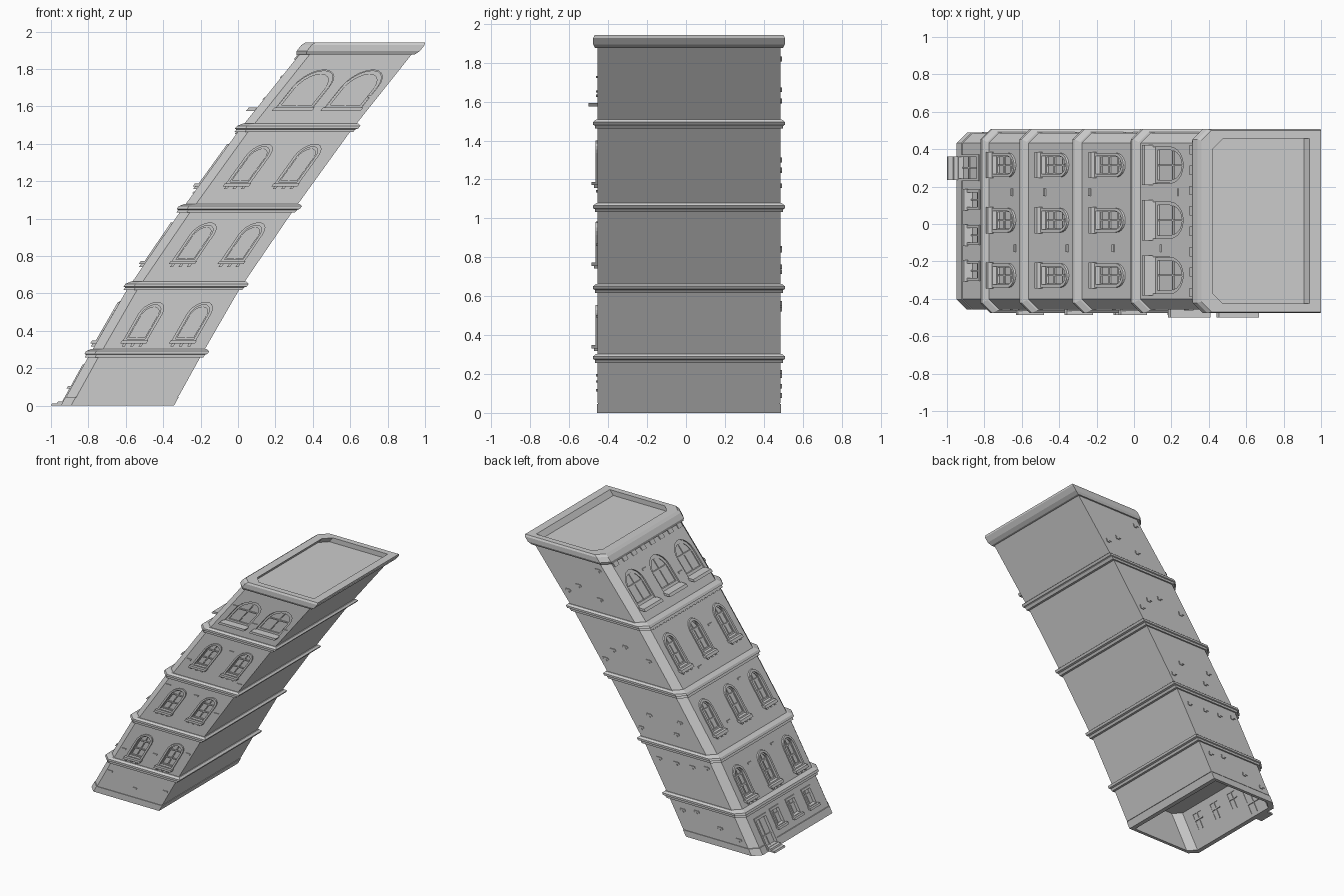
import bpy, bmesh, math, random

if "Cube" in bpy.data.objects:
    bpy.data.objects.remove(bpy.data.objects["Cube"])
random.seed(4)

stone = bpy.data.materials.new("pale_grey_stone")
stone.use_nodes = True
GREY = (0.6, 0.6, 0.6, 1)
stone.diffuse_color = GREY
stone.node_tree.nodes["Principled BSDF"].inputs["Base Color"].default_value = GREY

WIDTH, Y0, Y1, CHAMFER = 0.6, -0.456, 0.487, 0.055
# Lean of the tower: (height, x of the left wall)
LEAN = [(0, -0.945), (0.262, -0.80), (0.615, -0.597), (1.03, -0.314),
        (1.465, 0.0), (1.877, 0.328), (1.95, 0.386)]


def lean(z):
    for (za, xa), (zb, xb) in zip(LEAN, LEAN[1:]):
        if z <= zb:
            break
    return xa + (xb - xa) * (z - za) / (zb - za)


def make(name, bm):
    bmesh.ops.recalc_face_normals(bm, faces=bm.faces)
    mesh = bpy.data.meshes.new(name)
    bm.to_mesh(mesh)
    bm.free()
    mesh.materials.append(stone)
    ob = bpy.data.objects.new(name, mesh)
    bpy.context.collection.objects.link(ob)
    return ob


def tilt(ob):
    for v in ob.data.vertices:
        v.co.x += lean(v.co.z)


def section(o):
    """Plan outline with the two street corners cut, grown by o."""
    xa, xb, ya, yb = -1.4 * o, WIDTH + 1.4 * o, Y0 - o, Y1 + o
    c = CHAMFER
    return [(xa + c, ya), (xb, ya), (xb, yb), (xa + c, yb), (xa, yb - c), (xa, ya + c)]


def loft(bm, steps):
    loops = [[bm.verts.new((x, y, z)) for x, y in section(o)] for z, o in steps]
    for a, b in zip(loops, loops[1:]):
        for i in range(len(a)):
            j = (i + 1) % len(a)
            bm.faces.new((a[i], a[j], b[j], b[i]))
    bm.faces.new(loops[0])
    bm.faces.new(loops[-1])


def place(wall, u, z, d):
    """Point on a wall: u along it, d outwards."""
    return {"front": (u, Y0 - d, z), "side": (-d, u, z), "back": (u, Y1 + d, z)}[wall]


def loop(bm, pts, wall, d):
    return [bm.verts.new(place(wall, u, z, d)) for u, z in pts]


def prism(bm, pts, wall, d0, d1):
    a, b = loop(bm, pts, wall, d0), loop(bm, pts, wall, d1)
    for i in range(len(a)):
        j = (i + 1) % len(a)
        bm.faces.new((a[i], a[j], b[j], b[i]))
    bm.faces.new(a)
    bm.faces.new(b)


def ring(bm, outer, inner, wall, d0, d1):
    ls = [loop(bm, outer, wall, d0), loop(bm, outer, wall, d1),
          loop(bm, inner, wall, d1), loop(bm, inner, wall, d0)]
    for k in range(4):
        a, b = ls[k], ls[(k + 1) % 4]
        for i in range(len(a)):
            j = (i + 1) % len(a)
            bm.faces.new((a[i], a[j], b[j], b[i]))


def rect(u, w, z0, z1):
    return [(u - w / 2, z0), (u + w / 2, z0), (u + w / 2, z1), (u - w / 2, z1)]


def arch(u, w, z0, z1):
    r = w / 2
    rise = min(r, 0.09)
    top = [(u + r * math.cos(math.pi * i / 10),
            z1 - rise + rise * math.sin(math.pi * i / 10)) for i in range(11)]
    return [(u - r, z0), (u + r, z0)] + top


def carve(ob, bm):
    """Cut recesses from a wall block and keep the result."""
    cutter = make("cutter", bm)
    cutter.hide_render = True
    mod = ob.modifiers.new("recess", "BOOLEAN")
    mod.operation, mod.solver, mod.object = "DIFFERENCE", "EXACT", cutter
    bpy.context.view_layer.update()
    dg = bpy.context.evaluated_depsgraph_get()
    mesh = bpy.data.meshes.new_from_object(ob.evaluated_get(dg))
    ob.modifiers.clear()
    ob.data = mesh
    bpy.data.objects.remove(cutter)


SIDE_BAYS = (0.315, 0.02, -0.275)
FRONT_BAYS = (0.2, 0.46)

# Upper floors with arched windows: name, wall bottom, wall top, sill, head, width
FLOORS = [("second", 0.30, 0.62, 0.345, 0.555, 0.13),
          ("third", 0.66, 1.035, 0.77, 0.98, 0.13),
          ("fourth", 1.075, 1.465, 1.185, 1.40, 0.13),
          ("top", 1.505, 1.885, 1.59, 1.80, 0.205)]
for name, zb, zt, z0, z1, w in FLOORS:
    wide = name == "top"
    bm = bmesh.new()
    loft(bm, [(zb - 0.03, 0), (zt, 0)])
    wall_ob = make(name + "_floor_walls", bm)
    cut, frame, sill = bmesh.new(), bmesh.new(), bmesh.new()
    bays = [("front", u) for u in FRONT_BAYS] + [("side", u) for u in SIDE_BAYS]
    for wall, u in bays:
        prism(cut, arch(u, w - 0.01, z0, z1 - 0.005), wall, -0.022, 0.03)
        # Moulded surround and inner sash
        t = 0.016
        if not wide:
            ring(frame, arch(u, w, z0 - 0.003, z1), arch(u, w - 2 * t, z0 + 0.01, z1 - t),
                 wall, -0.02, 0.01)
        wi = w - 2 * t
        ring(frame, arch(u, wi + 0.02, z0, z1 - 0.008),
             arch(u, wi - 0.012, z0 + 0.018, z1 - t - 0.012), wall, -0.024, -0.012)
        # Glazing bars
        prism(frame, rect(u, 0.008, z0, z1 - 0.02), wall, -0.024, -0.014)
        for k in ((0.55,) if wide else (0.35, 0.66)):
            zc = z0 + (z1 - z0) * k
            prism(frame, rect(u, wi, zc - 0.004, zc + 0.004), wall, -0.024, -0.014)
        # Sill and its brackets
        prism(sill, rect(u, w + 0.01, z0 - 0.014, z0 + 0.003), wall, -0.02,
              0.045 if wide else 0.03)
        if not wide:
            for k in (-1, 0, 1):
                prism(sill, rect(u + k * 0.045, 0.016, z0 - 0.028, z0 - 0.014), wall, -0.005, 0.018)
    carve(wall_ob, cut)
    for ob in (wall_ob, make(name + "_floor_window_frames", frame),
               make(name + "_floor_window_sills", sill)):
        tilt(ob)

# Ground floor: hollow shell, open underneath, with a low plinth
bm = bmesh.new()
loft(bm, [(0.275, 0), (0.05, 0), (0.05, -0.003), (0.046, -0.003), (0.046, 0.002),
          (0, 0.002), (0, -0.022), (0.255, -0.022)])
ground = make("ground_floor_walls", bm)
cut, frame, sill = bmesh.new(), bmesh.new(), bmesh.new()
openings = [(0.30, 0.12, 0.02, 0.205)] + [(u, 0.085, 0.105, 0.21) for u in (0.13, -0.06, -0.25)]
for u, w, z0, z1 in openings:
    prism(cut, rect(u, w, z0, z1), "side", -0.1, 0.05)
    prism(frame, rect(u, w + 0.004, z0 - 0.002, z1 + 0.002), "side", -0.028, -0.02)
    ring(frame, rect(u, w + 0.022, z0 - 0.01, z1 + 0.011), rect(u, w - 0.006, z0 + 0.004, z1 - 0.004),
         "side", -0.021, 0.007)
    prism(frame, rect(u, 0.007, z0, z1), "side", -0.034, -0.014)
    prism(frame, rect(u, w, z0 + 0.06, z0 + 0.067), "side", -0.034, -0.014)
    if z0 > 0.1:
        prism(sill, rect(u, w + 0.03, z0 - 0.014, z0), "side", -0.01, 0.022)
carve(ground, cut)
for ob in (ground, make("ground_floor_door_and_windows", frame), make("ground_floor_sills", sill)):
    tilt(ob)

# Door steps
bm = bmesh.new()
prism(bm, rect(0.298, 0.125, 0, 0.012), "side", -0.01, 0.055)
prism(bm, rect(0.298, 0.125, 0.012, 0.022), "side", -0.01, 0.03)
tilt(make("door_steps", bm))

# String courses between the floors
for i, z in enumerate((0.257, 0.617, 1.032, 1.462)):
    bm = bmesh.new()
    loft(bm, [(z, -0.01), (z, 0.012), (z + 0.015, 0.013), (z + 0.019, 0.021),
              (z + 0.034, 0.021), (z + 0.046, 0.006), (z + 0.046, -0.01)])
    tilt(make("string_course_%d" % (i + 1), bm))

# Cornice, parapet and sunken roof
bm = bmesh.new()
loft(bm, [(1.877, -0.01), (1.877, 0.012), (1.895, 0.021), (1.928, 0.021),
          (1.942, 0.014), (1.942, -0.03), (1.905, -0.03)])
tilt(make("roof_parapet", bm))

# Dentils under the upper courses
bm = bmesh.new()
for top, n, h in ((1.88, 8, 0.03), (1.465, 18, 0.012)):
    for k in range(n):
        u = Y0 + 0.09 + (Y1 - Y0 - 0.18) * k / (n - 1)
        prism(bm, rect(u, 0.4 / n, top - h, top), "side", -0.005, 0.009)
tilt(make("dentils", bm))

# Scattered proud bricks, in overlapping pairs
bm = bmesh.new()
for zb, zt in ((0.06, 0.24), (0.32, 0.6), (0.68, 1.01), (1.1, 1.44), (1.53, 1.84)):
    spots = [("back", 0.12 + 0.14 * k + random.uniform(-0.03, 0.03)) for k in range(4)]
    spots += [("front", u) for u in (0.085, 0.33, 0.565)]
    spots += [("side", u) for u in (0.17, -0.13)] if zb > 0.1 else []
    for wall, u in spots:
        z = random.uniform(zb + 0.02, zt - 0.02)
        prism(bm, rect(u, 0.04, z, z + 0.012), wall, -0.004, 0.006)
        if wall == "back":
            prism(bm, rect(u + 0.014, 0.024, z - 0.012, z), wall, -0.004, 0.006)
tilt(make("proud_bricks", bm))
